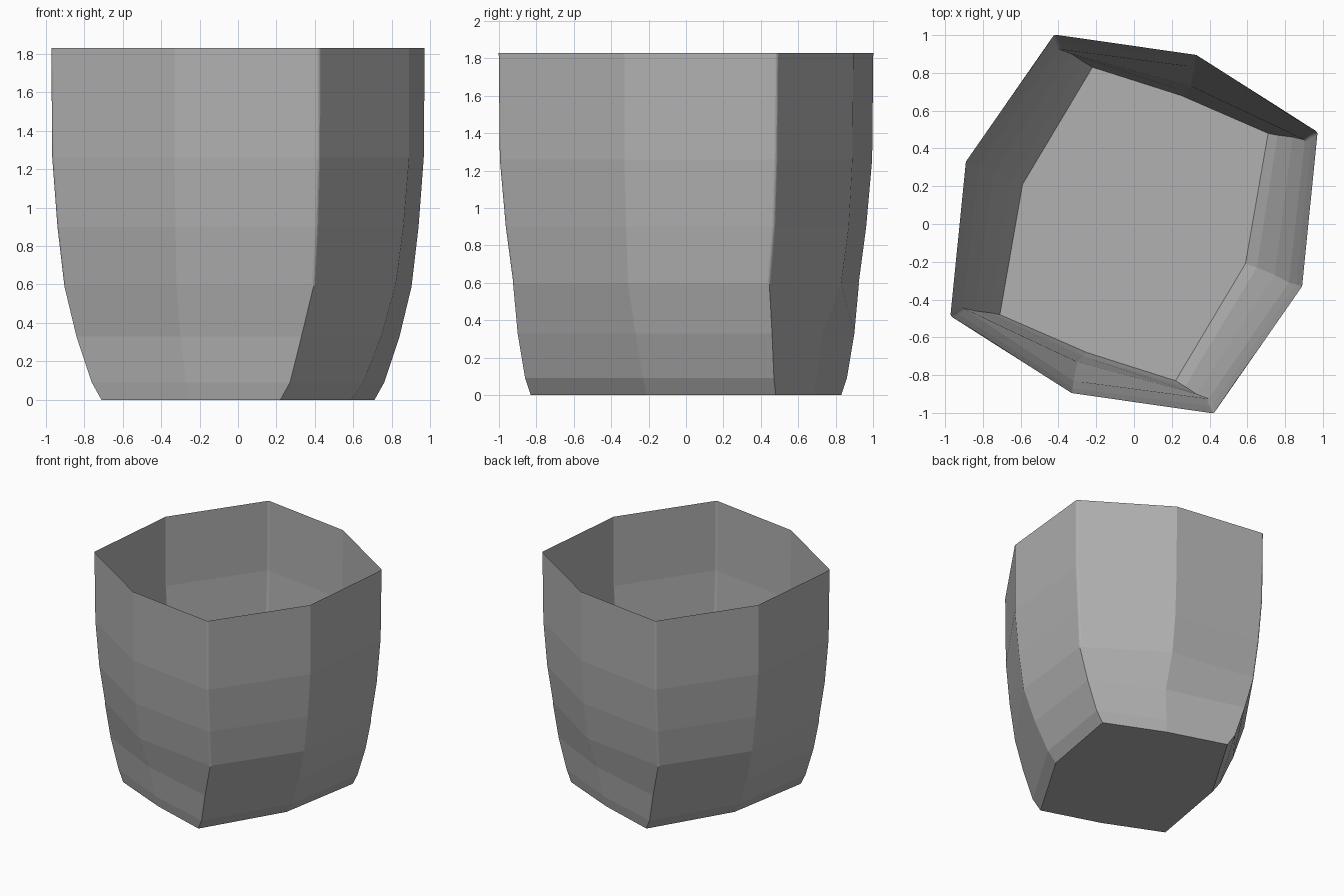
import bpy, bmesh

if "Cube" in bpy.data.objects:
    bpy.data.objects.remove(bpy.data.objects["Cube"])

# Heights of the horizontal rings
heights = [0, 0.09, 0.33, 0.60, 0.90, 1.26, 1.83]

# Four corner paths (x, y at each height); the other four are a half turn away
corners = [
    [(.22, -.83), (.27, -.86), (.33, -.90), (.395, -.925), (.41, -.965), (.42, -.997), (.422, -1.003)],
    [(.59, -.21), (.65, -.23), (.745, -.27), (.82, -.31), (.86, -.32), (.89, -.33), (.89, -.33)],
    [(.71, .48), (.76, .47), (.84, .46), (.905, .445), (.94, .47), (.967, .482), (.972, .487)],
    [(.25, .68), (.27, .70), (.30, .73), (.32, .83), (.325, .87), (.33, .89), (.33, .895)],
]

bm = bmesh.new()
rings = []
for i, z in enumerate(heights):
    half = [c[i] for c in corners]
    full = half + [(-x, -y) for x, y in half]
    rings.append([bm.verts.new((x, y, z)) for x, y in full])

# Faceted wall, open at the top
for low, high in zip(rings, rings[1:]):
    for j in range(8):
        k = (j + 1) % 8
        bm.faces.new((low[j], low[k], high[k], high[j]))

# Flat floor
bm.faces.new(rings[0][::-1])

# Slightly rounded main corners on the upper wall
edges = [bm.edges.get((rings[i][j], rings[i + 1][j]))
         for i in range(3, 6) for j in (0, 2, 4, 6)]
bmesh.ops.bevel(bm, geom=edges, offset=0.012, offset_type='OFFSET',
                segments=3, profile=0.5, affect='EDGES')

mesh = bpy.data.meshes.new("cup_body")
bm.to_mesh(mesh)
bm.free()
cup = bpy.data.objects.new("cup_body", mesh)
bpy.context.collection.objects.link(cup)

# Mid grey surface
grey = bpy.data.materials.new("mid_grey")
grey.diffuse_color = (0.44, 0.44, 0.44, 1)
grey.use_nodes = True
grey.node_tree.nodes["Principled BSDF"].inputs["Base Color"].default_value = grey.diffuse_color
mesh.materials.append(grey)
